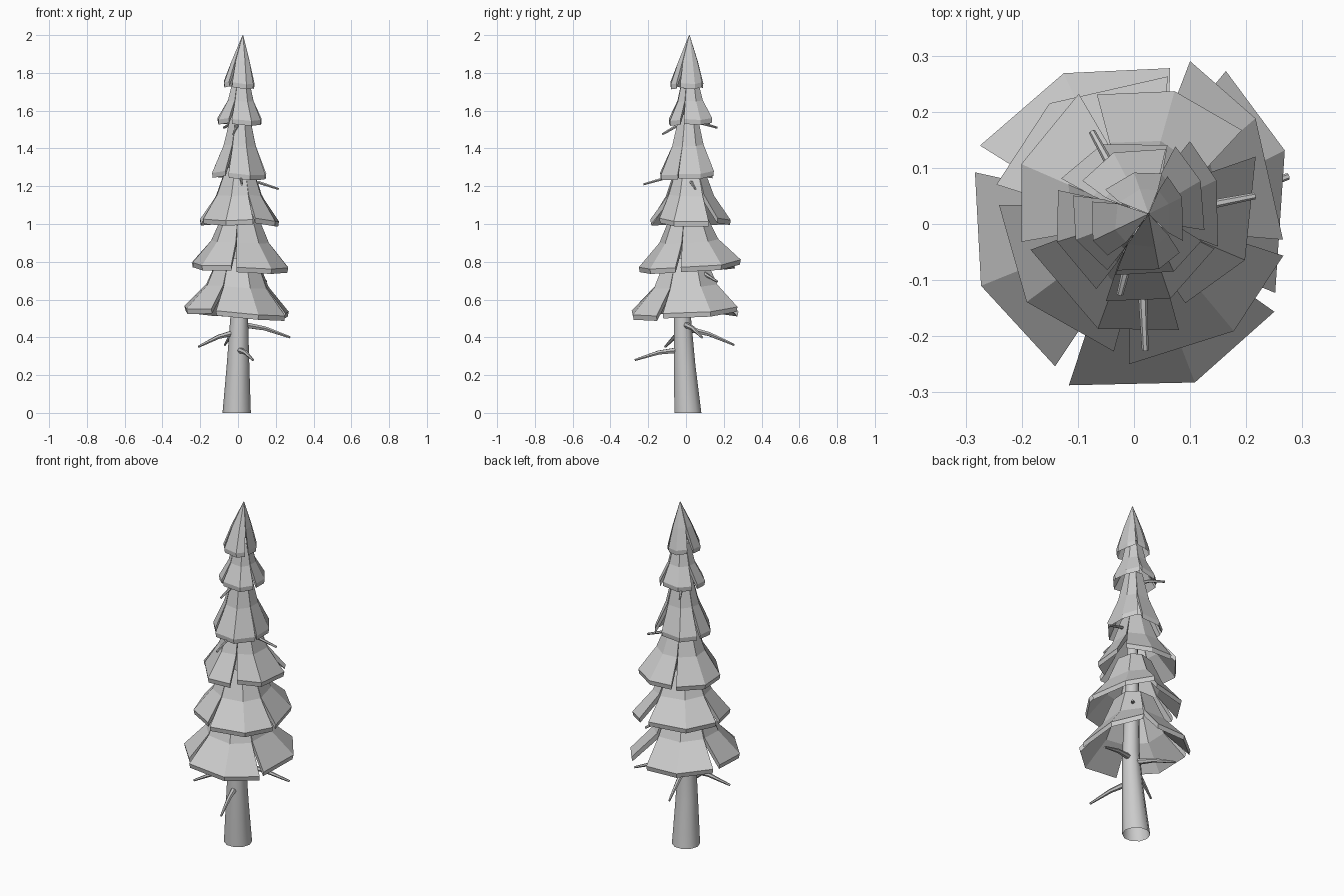
import bpy, math
from mathutils import Vector

cube = bpy.data.objects.get("Cube")
if cube:
    bpy.data.objects.remove(cube, do_unlink=True)

grey = bpy.data.materials.new("plain_grey")
grey.use_nodes = True
COLOUR = (0.6, 0.6, 0.6, 1)
grey.diffuse_color = COLOUR
grey.node_tree.nodes["Principled BSDF"].inputs["Base Color"].default_value = COLOUR


def make_object(name, verts, faces):
    mesh = bpy.data.meshes.new(name)
    mesh.from_pydata(verts, [], faces)
    mesh.materials.append(grey)
    obj = bpy.data.objects.new(name, mesh)
    bpy.context.collection.objects.link(obj)
    return obj


def tapered_tube(name, path, radii, sides, upright=False):
    """Round tube through the points of a path, closed at the far end only."""
    path = [Vector(p) for p in path]
    verts, faces = [], []
    for i, p in enumerate(path):
        along = path[min(i + 1, len(path) - 1)] - path[max(i - 1, 0)]
        turn = along.to_track_quat("Z", "Y")
        if upright:
            turn.identity()
        for k in range(sides):
            a = math.tau * k / sides
            verts.append(p + turn @ Vector((math.cos(a), math.sin(a), 0)) * radii[i])
    for i in range(len(path) - 1):
        for k in range(sides):
            a, b = i * sides + k, i * sides + (k + 1) % sides
            faces.append((a, b, b + sides, a + sides))
    faces.append(tuple(range(len(verts) - sides, len(verts))))
    obj = make_object(name, verts, faces)
    bpy.ops.object.select_all(action="DESELECT")
    obj.select_set(True)
    bpy.context.view_layer.objects.active = obj
    bpy.ops.object.shade_smooth_by_angle(angle=math.radians(50))


def on_circle(angle, radius):
    a = math.radians(angle)
    return Vector((math.cos(a), math.sin(a))) * radius


def tier(name, high, top_scale, axis, panels):
    """Ring of thick folded panels, with slits that close towards the top.
    Each panel: three angles going clockwise, first and last radius,
    first and last rim height."""
    axis = Vector(axis)
    verts, faces = [], []
    for i, (first, fold, last, r_first, r_last, z_first, z_last) in enumerate(panels):
        before = panels[i - 1]
        after = panels[(i + 1) % len(panels)]
        start = on_circle(first, r_first)
        crease = on_circle(fold, (r_first + r_last) / 2)
        end = on_circle(last, r_last)
        # open rim point, point shared with the neighbour, rim height
        columns = [
            (start, (start + on_circle(before[2], before[4])) / 2, z_first),
            (crease, crease, (z_first + z_last) / 2 - 0.008),
            (end, (end + on_circle(after[0], after[3])) / 2, z_last),
        ]
        base = len(verts)
        for rim, shared, low in columns:
            middle = low + (high - low) * 0.51
            # scale from the axis, height, openness of the slit, inset
            section = [
                (top_scale, high, 0, 0), (0.6, middle, 0.2, 0), (1, low + 0.026, 1, 0),
                (0.98, low, 1, 0), (0.6, middle - 0.028, 0.2, 0.013),
                (top_scale, high - 0.03, 0, 0.012),
            ]
            for scale, z, slit, inset in section:
                arm = (shared.lerp(rim, slit) - axis) * scale
                arm -= arm.normalized() * min(inset, arm.length * 0.8)
                verts.append((axis.x + arm.x, axis.y + arm.y, z))
        n = len(section)
        for c in (base, base + n):
            for k in range(n):
                a, b = c + k, c + (k + 1) % n
                faces.append((a, a + n, b + n, b))
        # slit sides
        for corner, step in ((base, 1), (base + 2 * n, -1)):
            for quad in ((0, 1, 4, 5), (1, 2, 3, 4)):
                faces.append(tuple(corner + q for q in quad[::step]))
    make_object(name, verts, faces)


# Foliage, from the bottom up
tier("lowest_tier", 0.82, 0.38, (0, 0), [
    (153, 115, 77, .308, .285, .53, .51), (59, 26, -26, .318, .28, .535, .5),
    (-32, -69, -112, .295, .31, .487, .515), (-119, -158, -198, .29, .298, .525, .54)])
tier("second_tier", 1.05, 0.36, (.01, .01), [
    (164, 125, 77, .255, .27, .77, .765), (71, 41, -6, .307, .267, .785, .745),
    (-12, -47, -92, .272, .25, .742, .745), (-99, -144, -188, .23, .243, .755, .77)])
tier("third_tier", 1.3, 0.35, (.01, .015), [
    (106, 73, 41, .24, .255, 1, 1.005), (29, -18, -57, .248, .168, .987, 1.005),
    (-67, -109, -166, .205, .19, .998, 1), (-171, -208, -247, .203, .252, 1, 1)])
tier("fourth_tier", 1.58, 0.34, (.015, .015), [
    (148, 112, 67, .153, .153, 1.25, 1.25), (56, 28, -15, .178, .155, 1.255, 1.24),
    (-17, -64, -110, .15, .146, 1.235, 1.245), (-120, -167, -204, .134, .148, 1.255, 1.25)])
tier("fifth_tier", 1.77, 0.36, (.02, .018), [
    (140, 106, 67, .12, .145, 1.53, 1.54), (62, 33, -5, .157, .126, 1.535, 1.53),
    (-14, -50, -110, .124, .097, 1.525, 1.53), (-120, -165, -205, .095, .12, 1.535, 1.535)])
tier("top_tier", 2.0, 0.02, (.026, .018), [
    (130, 90, 61, .08, .103, 1.73, 1.725), (55, 29, -19, .104, .092, 1.725, 1.72),
    (-32, -61, -110, .096, .088, 1.717, 1.725), (-130, -158, -208, .073, .085, 1.73, 1.73)])

# Trunk, leaning a little towards the front, open underneath
tapered_tube("trunk",
             [(-.007, .01, 0), (0, -.007, .25), (.006, -.018, .5), (.01, 0, 1), (.02, .015, 1.85)],
             [.075, .06, .047, .033, .008], 10, upright=True)

# Bare branches: root and tip
BRANCHES = [
    ((.01, -.01, .47), (.275, .085, .4)),
    ((0, -.01, .43), (-.21, -.11, .35)),
    ((0, -.02, .335), (.08, -.27, .28)),
    ((0, -.01, .45), (-.07, .255, .36)),
    ((.02, .02, .76), (.15, .165, .695)),
    ((.01, .01, 1.23), (.215, .05, 1.185)),
    ((.01, 0, 1.25), (.02, -.225, 1.21)),
    ((.01, .01, 1.53), (-.025, -.125, 1.475)),
    ((.01, .01, 1.53), (-.075, .165, 1.51)),
]
for number, (root, tip) in enumerate(BRANCHES, 1):
    root, tip = Vector(root), Vector(tip)
    bend = root.lerp(tip, 0.5) + Vector((0, 0, 0.012))
    size = 1 if root.z < 1 else 0.7
    tapered_tube(f"branch_{number}", [root, bend, tip],
                 [.018 * size, .012 * size, .006], 6)
